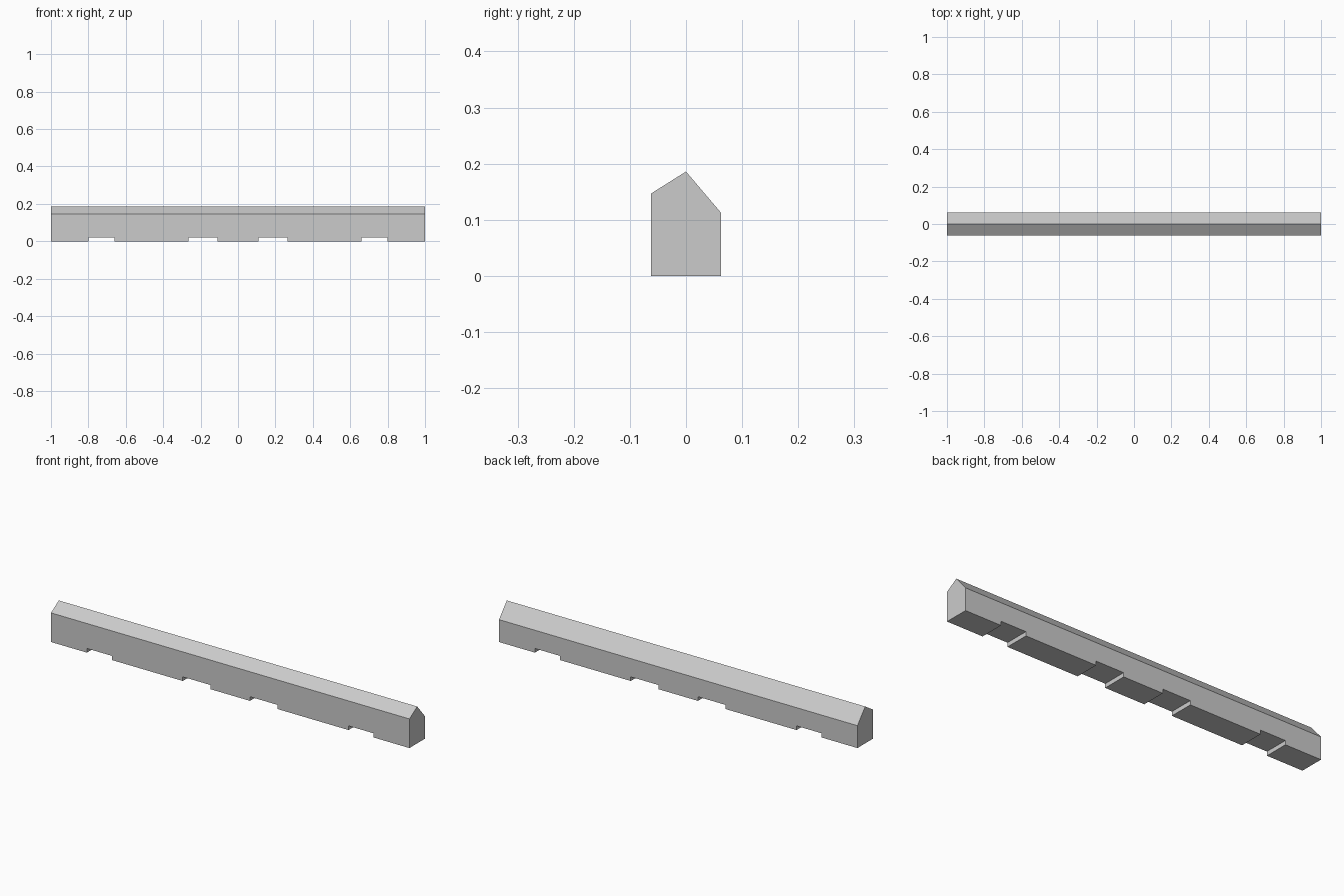
import bpy
import bmesh

if "Cube" in bpy.data.objects:
    bpy.data.objects.remove(bpy.data.objects["Cube"], do_unlink=True)

# Concrete colour
concrete = bpy.data.materials.new("concrete_grey")
concrete.use_nodes = True
colour = (0.6, 0.6, 0.6, 1)
concrete.diffuse_color = colour
concrete.node_tree.nodes["Principled BSDF"].inputs["Base Color"].default_value = colour

HALF_DEPTH = 0.062
RIDGE = 0.186
FRONT_EAVE = 0.147
BACK_EAVE = 0.113
NOTCH_HEIGHT = 0.021
NOTCHES = [(-0.8, -0.66), (-0.265, -0.11), (0.11, 0.265), (0.66, 0.8)]

# Long side outline with drainage notches along the bottom
outline = [(-1, 0)]
for a, b in NOTCHES:
    outline += [(a, 0), (a, NOTCH_HEIGHT), (b, NOTCH_HEIGHT), (b, 0)]
outline += [(1, 0), (1, 0.3), (-1, 0.3)]

# Extrude the outline through the depth of the block
bm = bmesh.new()
side = bm.faces.new([bm.verts.new((x, -HALF_DEPTH, z)) for x, z in outline])
grown = bmesh.ops.extrude_face_region(bm, geom=[side], use_keep_orig=True)["geom"]
bmesh.ops.translate(bm, vec=(0, 2 * HALF_DEPTH, 0),
                    verts=[g for g in grown if isinstance(g, bmesh.types.BMVert)])

# Slice the top into two unequal slopes meeting at the ridge
for facing, eave in ((-1, FRONT_EAVE), (1, BACK_EAVE)):
    cut = bmesh.ops.bisect_plane(
        bm, geom=bm.verts[:] + bm.edges[:] + bm.faces[:],
        plane_co=(0, 0, RIDGE), plane_no=(0, facing * (RIDGE - eave), HALF_DEPTH),
        clear_outer=True)["geom_cut"]
    edges = [g for g in cut if isinstance(g, bmesh.types.BMEdge)]
    bmesh.ops.holes_fill(bm, edges=edges, sides=0)
bmesh.ops.recalc_face_normals(bm, faces=bm.faces[:])

mesh = bpy.data.meshes.new("parking_kerb")
bm.to_mesh(mesh)
bm.free()
mesh.materials.append(concrete)
kerb = bpy.data.objects.new("parking_kerb", mesh)
bpy.context.collection.objects.link(kerb)
